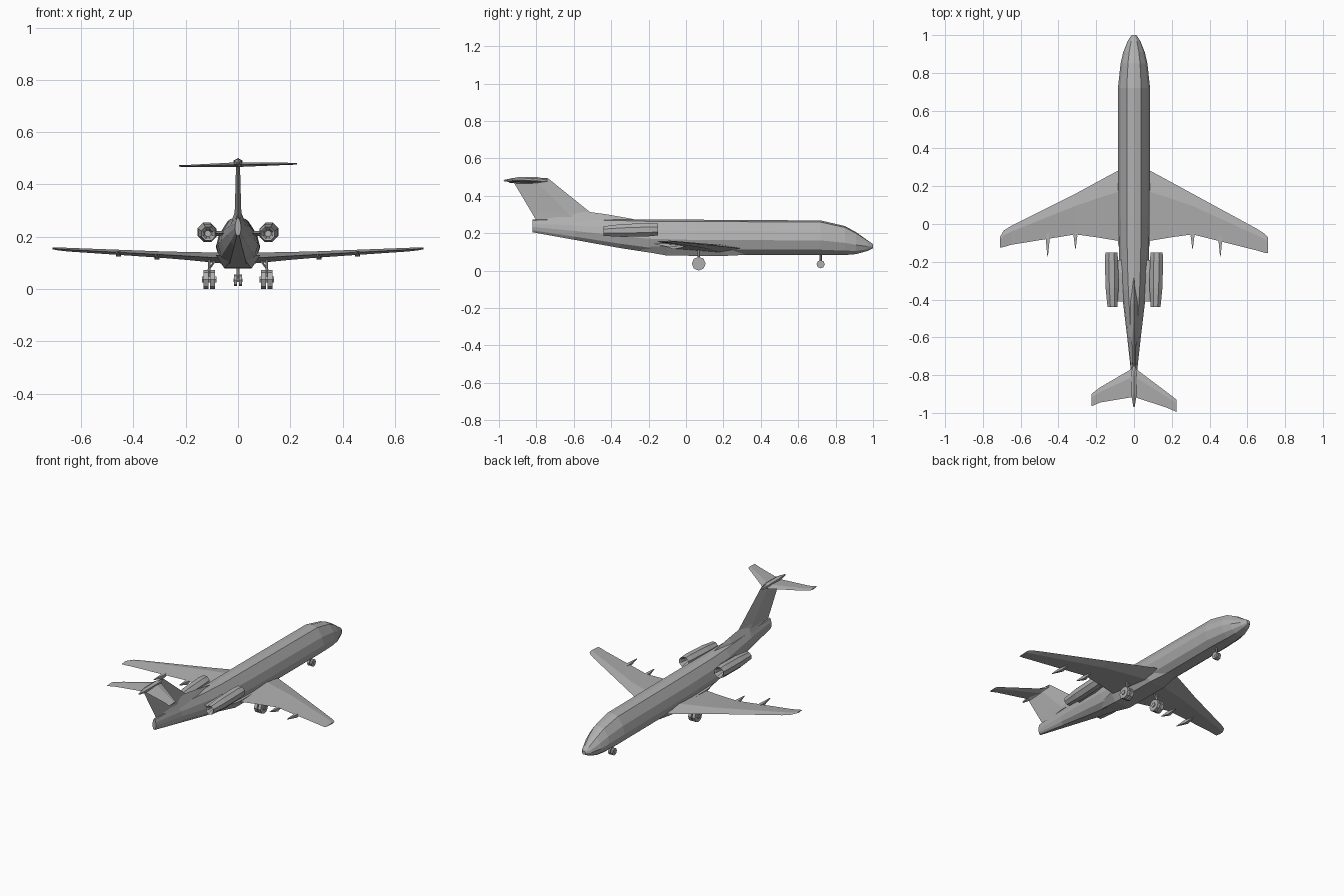
import bpy
import bmesh
from math import sin, cos, pi, radians
from mathutils import Matrix

cube = bpy.data.objects.get("Cube")
if cube:
    bpy.data.objects.remove(cube, do_unlink=True)

grey = bpy.data.materials.new("plain_grey")
grey.use_nodes = True
colour = (0.43, 0.43, 0.43, 1)
grey.diffuse_color = colour
grey.node_tree.nodes["Principled BSDF"].inputs["Base Color"].default_value = colour


def finish(name, bm):
    """Turn a bmesh into a flat-shaded grey object."""
    bmesh.ops.recalc_face_normals(bm, faces=bm.faces)
    mesh = bpy.data.meshes.new(name)
    bm.to_mesh(mesh)
    bm.free()
    mesh.materials.append(grey)
    obj = bpy.data.objects.new(name, mesh)
    bpy.context.collection.objects.link(obj)
    return obj


def loft(name, rings):
    """Skin a list of equal-sized point rings and cap both ends."""
    bm = bmesh.new()
    rows = [[bm.verts.new(p) for p in ring] for ring in rings]
    n = len(rows[0])
    for a, b in zip(rows, rows[1:]):
        for i in range(n):
            j = (i + 1) % n
            bm.faces.new((a[i], a[j], b[j], b[i]))
    bm.faces.new(rows[0])
    bm.faces.new(rows[-1])
    return finish(name, bm)


def wing_ring(x, lead, trail, z, thick):
    """Diamond-like aerofoil at one spanwise station."""
    chord = lead - trail
    return [(x, lead, z), (x, lead - chord * 0.3, z + thick / 2),
            (x, trail, z), (x, lead - chord * 0.3, z - thick / 2)]


def fin_ring(z, lead, trail, thick):
    mid = lead * 0.6 + trail * 0.4
    return [(0, lead, z), (thick / 2, mid, z), (0, trail, z), (-thick / 2, mid, z)]


def circle_ring(x, y, z, r, sides=8):
    return [(x + r * cos(2 * pi * (i + 0.5) / sides), y,
             z + r * sin(2 * pi * (i + 0.5) / sides)) for i in range(sides)]


def cylinder(bm, centre, r, depth, turn=Matrix(), sides=8):
    bmesh.ops.create_cone(bm, cap_ends=True, segments=sides, radius1=r, radius2=r,
                          depth=depth, matrix=Matrix.Translation(centre) @ turn)


# Fuselage: half section scaled at each station (y, half width, bottom, top)
half = [(0.45, 0.95), (0.85, 0.68), (1, 0.42), (0.8, 0.15), (0.4, 0)]
section = [(0, 1)] + half + [(-u, v) for u, v in reversed(half)]
stations = [(-0.82, 0.012, 0.205, 0.272), (-0.6, 0.036, 0.165, 0.278),
            (-0.35, 0.066, 0.12, 0.275), (-0.2, 0.078, 0.097, 0.272),
            (0.05, 0.083, 0.085, 0.272), (0.72, 0.085, 0.084, 0.268),
            (0.85, 0.071, 0.083, 0.238), (0.91, 0.057, 0.088, 0.205),
            (0.97, 0.033, 0.105, 0.162), (1.0, 0.012, 0.12, 0.142)]
loft("fuselage", [[(u * w, y, lo + v * (hi - lo)) for u, v in section]
                  for y, w, lo, hi in stations])

# Belly fairing under the wing roots
loft("belly_fairing", [[(-w, y, 0.13), (w, y, 0.13), (w * 0.6, y, z), (-w * 0.6, y, z)]
                       for y, w, z in [(-0.26, 0.05, 0.108), (-0.1, 0.085, 0.08),
                                       (0.2, 0.085, 0.078), (0.34, 0.05, 0.085)]])

# Vertical fin with its dorsal fillet and the fairing on top
loft("tail_fin", [fin_ring(0.25, -0.42, -0.79, 0.035),
                  fin_ring(0.31, -0.51, -0.825, 0.024),
                  fin_ring(0.495, -0.74, -0.935, 0.014)])
loft("dorsal_fillet", [[(-w, y, 0.262), (w, y, 0.262), (0, y, z)]
                       for y, w, z in [(-0.28, 0.004, 0.275), (-0.42, 0.025, 0.3),
                                       (-0.6, 0.025, 0.325), (-0.74, 0.01, 0.3)]])
loft("tail_top_fairing", [circle_ring(0, y, 0.482, r, 6)
                          for y, r in [(-0.74, 0.006), (-0.8, 0.019),
                                       (-0.9, 0.017), (-0.97, 0.004)]])

for side, s in (("left", 1), ("right", -1)):
    back = 0.03 if s > 0 else 0  # the left tips are swept a little further
    # Main wing
    loft(side + "_wing", [wing_ring(s * x, a, b, z, t) for x, a, b, z, t in [
        (0.0, 0.31, -0.09, 0.115, 0.045), (0.08, 0.285, -0.09, 0.12, 0.04),
        (0.2, 0.22, -0.07, 0.127, 0.03), (0.31, 0.16, -0.055, 0.133, 0.024),
        (0.65, -0.01 - back / 2, -0.11 - back, 0.151, 0.014),
        (0.69, -0.035 - back / 2, -0.122 - back, 0.154, 0.011),
        (0.71, -0.07, -0.125 - back, 0.156, 0.007)]])

    # Tailplane
    tilt = 0.004 * s
    loft(side + "_tailplane", [wing_ring(s * x, a, b, z, t) for x, a, b, z, t in [
        (0, -0.76, -0.915, 0.476, 0.018),
        (0.18, -0.865 - back, -0.945 - back, 0.475 + tilt, 0.009),
        (0.225, -0.9 - back, -0.965 - back, 0.475 + tilt, 0.006)]])

    # Flap track fairings hanging below the trailing edge
    for place, x, front, rear, z in (("inner", 0.31, 0.0, -0.13, 0.13),
                                     ("outer", 0.457, 0.0, -0.172, 0.14)):
        mid = (front + rear) / 2
        loft(side + "_" + place + "_flap_fairing",
             [circle_ring(s * x, y, z + dz, r, 4)
              for y, r, dz in [(front, 0.003, 0), (mid, 0.014, -0.006), (rear, 0.002, 0.004)]])

    # Engine with a hollow intake and exhaust, on a short pylon
    profile = [(-0.21, 0.012), (-0.155, 0.029), (-0.15, 0.034), (-0.19, 0.038),
               (-0.34, 0.037), (-0.44, 0.028), (-0.435, 0.022), (-0.4, 0.012)]
    loft(side + "_engine", [circle_ring(s * (0.12 + (y + 0.15) * 0.02), y,
                                        0.22 + (y + 0.15) * 0.03, r) for y, r in profile])
    loft(side + "_engine_pylon", [wing_ring(s * x, -0.19, -0.41, 0.213, 0.018)
                                  for x in (0.03, 0.1)])

    # Main gear: twin-width wheel, leg and brace
    bm = bmesh.new()
    across = Matrix.Rotation(radians(90), 4, "Y")
    for offset in (-0.013, 0.013):
        cylinder(bm, (s * (0.11 + offset), 0.068, 0.037), 0.037, 0.019, across)
    cylinder(bm, (s * 0.11, 0.068, 0.037), 0.014, 0.055, across, 6)
    cylinder(bm, (s * 0.11, 0.068, 0.08), 0.006, 0.085, sides=6)
    cylinder(bm, (s * 0.098, 0.068, 0.095), 0.004, 0.07,
             Matrix.Rotation(radians(-35 * s), 4, "Y"), 4)
    finish(side + "_main_gear", bm)

# Nose gear
bm = bmesh.new()
across = Matrix.Rotation(radians(90), 4, "Y")
for x in (-0.009, 0.009):
    cylinder(bm, (x, 0.72, 0.034), 0.022, 0.012, across)
cylinder(bm, (0, 0.72, 0.034), 0.008, 0.034, across, 6)
cylinder(bm, (0, 0.72, 0.066), 0.006, 0.065, sides=6)
finish("nose_gear", bm)
